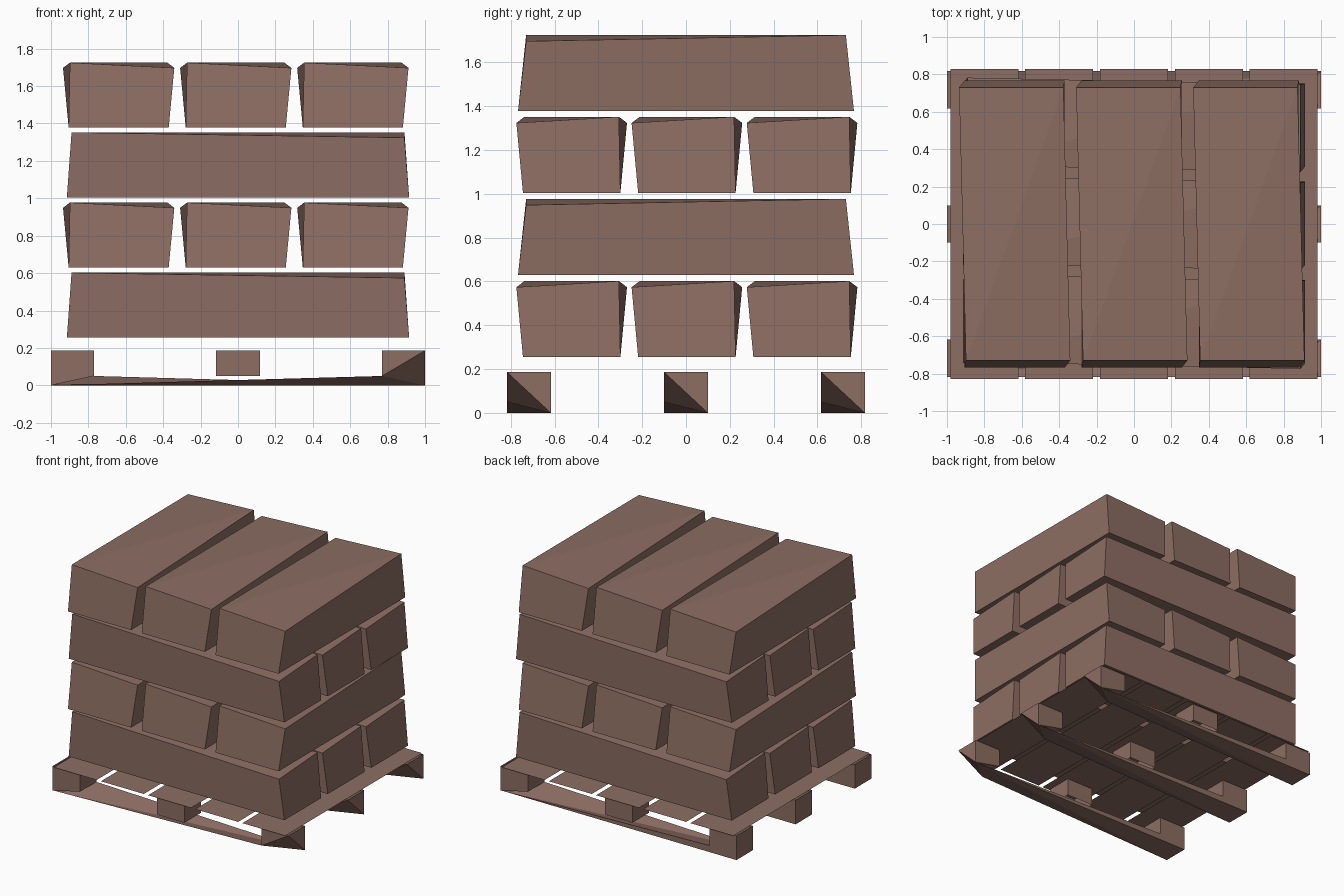
import bpy
import bmesh

if "Cube" in bpy.data.objects:
    bpy.data.objects.remove(bpy.data.objects["Cube"], do_unlink=True)

wood = bpy.data.materials.new("brown_wood")
wood.use_nodes = True
colour = (0.266, 0.156, 0.125, 1)
wood.diffuse_color = colour
wood.node_tree.nodes["Principled BSDF"].inputs["Base Color"].default_value = colour


def make_object(name, points, faces, recalc=True):
    """Build a flat-shaded object from named points and faces spelled with those names."""
    bm = bmesh.new()
    verts = {key: bm.verts.new(p) for key, p in points.items()}
    for face in faces.split():
        bm.faces.new([verts[key] for key in face])
    if recalc:
        bmesh.ops.recalc_face_normals(bm, faces=bm.faces)
    mesh = bpy.data.meshes.new(name)
    bm.to_mesh(mesh)
    bm.free()
    mesh.materials.append(wood)
    obj = bpy.data.objects.new(name, mesh)
    bpy.context.collection.objects.link(obj)
    return obj


def beam(name, centre, width, foot, top, z, height, along_x):
    """Tapered beam with a twisted top: two opposite corners flare out and sit lower."""
    w, flare, tuck, drop = width / 2, 0.03, 0.007, 0.028
    local = {
        "a": (-w, -foot, 0), "b": (w, -foot, 0), "c": (w, foot, 0), "d": (-w, foot, 0),
        "e": (-w + tuck, -top, height), "f": (w + flare, -top, height - drop),
        "g": (w - tuck, top, height), "h": (-w - flare, top, height - drop),
    }
    points = {}
    for key, (across, along, up) in local.items():
        across += centre
        points[key] = (along, across, z + up) if along_x else (across, along, z + up)
    make_object(name, points, "abcd efg egh abfe bcgf cdhg daeh")


# Stacked beams in four crossed layers
layer_z = (0.255, 0.63, 1.005, 1.378)
for layer, z in enumerate(layer_z):
    along_x = layer % 2 == 0
    for i in (-1, 0, 1):
        name = f"beam_layer_{layer + 1}_{i + 2}"
        if along_x:
            beam(name, 0.004 + i * 0.526, 0.445, 0.915, 0.89, z, 0.347, True)
        else:
            beam(name, -0.012 + i * 0.626, 0.535, 0.767, 0.73, z, 0.347, False)

# Thin pallet deck boards
DECK = 0.186
for i in range(-2, 3):
    x, w, y = i * 0.4, 0.182, 0.83
    make_object(f"deck_board_{i + 3}",
                {"a": (x - w, -y, DECK), "b": (x + w, -y, DECK),
                 "c": (x + w, y, DECK), "d": (x - w, y, DECK)}, "abcd", False)

# Pallet skids: folded runner with a full left end, a cut right end and a hollow middle block
LOW, INNER = 0.05, 0.77
for i, place in zip((-1, 0, 1), ("front", "middle", "back")):
    f, b = i * 0.717 - 0.1, i * 0.717 + 0.1
    points = {
        "a": (-1, f, 0), "b": (-1, b, 0), "c": (1, b, 0),
        "d": (-INNER, f, LOW), "e": (-INNER, b, LOW),
        "g": (INNER, f, LOW), "h": (INNER, b, LOW),
        "A": (-1, f, DECK), "B": (-1, b, DECK), "D": (-INNER, f, DECK), "E": (-INNER, b, DECK),
        "G": (INNER, f, DECK), "H": (INNER, b, DECK), "F": (1, f, DECK), "C": (1, b, DECK),
    }
    runner = "abc acg ace bce"
    left_end = "abBA adDA beEB deED ade"
    right_end = "gFG gcF cCF chHC ghHG gch"
    make_object(f"skid_{place}", points, " ".join((runner, left_end, right_end)))

    w = 0.117
    block = {}
    for key, (x, y) in zip("abcd", ((-w, f), (w, f), (w, b), (-w, b))):
        block[key] = (x, y, LOW)
        block[key.upper()] = (x, y, DECK)
    make_object(f"middle_block_{place}", block, "abBA bcCB cdDC daAD")
